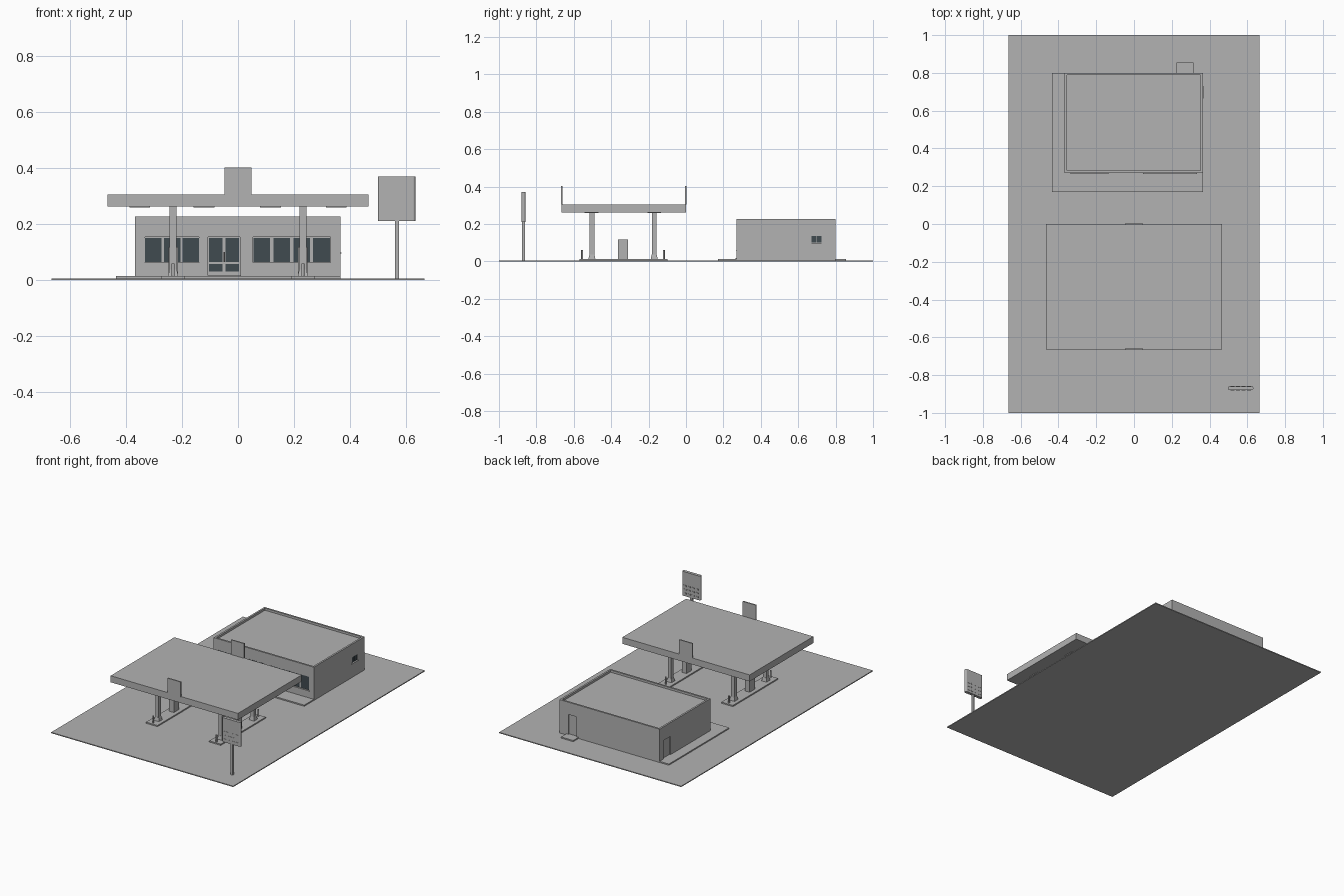
import bpy, bmesh, math

if "Cube" in bpy.data.objects:
    bpy.data.objects.remove(bpy.data.objects["Cube"])


def material(name, rgb):
    m = bpy.data.materials.new(name)
    m.diffuse_color = (*rgb, 1)
    m.use_nodes = True
    m.node_tree.nodes["Principled BSDF"].inputs["Base Color"].default_value = m.diffuse_color
    return m


GREY = material("plain_grey", (0.45, 0.45, 0.45))
GLASS = material("dark_glass", (0.051, 0.069, 0.08))


def boxes(name, extents, mat=GREY):
    """One object made of boxes given as (x0, x1, y0, y1, z0, z1)."""
    bm = bmesh.new()
    for x0, x1, y0, y1, z0, z1 in extents:
        verts = bmesh.ops.create_cube(bm, size=1)["verts"]
        for v in verts:
            v.co.x = x1 if v.co.x > 0 else x0
            v.co.y = y1 if v.co.y > 0 else y0
            v.co.z = z1 if v.co.z > 0 else z0
    me = bpy.data.meshes.new(name)
    bm.to_mesh(me)
    bm.free()
    me.materials.append(mat)
    ob = bpy.data.objects.new(name, me)
    bpy.context.collection.objects.link(ob)
    return ob


G = 0.006          # ground top
K = 0.014          # kerb top
L, R, F, B = -0.367, 0.365, 0.27, 0.80   # store walls
D = 0.008          # recess depth

# Ground and pavements
boxes("ground_slab", [(-0.665, 0.665, -1, 1, 0, G)])
boxes("store_pavement", [(-0.435, R, 0.17, F, G, K), (-0.435, L, F, B, G, K)])
boxes("back_door_step", [(0.225, 0.315, B, 0.855, G, K)])

# Store with recessed roof, windows and doors
store = boxes("store_walls", [(L, R, F, B, G, 0.226)])
openings = [
    (-0.332, -0.139, F - 0.02, F + D, 0.062, 0.153),    # left window
    (0.053, 0.329, F - 0.02, F + D, 0.062, 0.153),      # right window
    (-0.107, 0.007, F - 0.02, F + D, K + 0.003, 0.153), # entrance
    (R - D, R + 0.02, 0.67, 0.725, 0.098, 0.138),       # side window
    (L - 0.02, L + D, 0.685, 0.757, K, 0.135),          # side door
    (0.24, 0.30, B - D, B + 0.02, K, 0.145),            # back door
    (L + 0.012, R - 0.012, F + 0.012, B - 0.012, 0.212, 0.25),
]
cutter = boxes("store_cutter", openings)
cutter.hide_render = True
cutter.display_type = 'WIRE'
cut = store.modifiers.new("openings", 'BOOLEAN')
cut.operation = 'DIFFERENCE'
cut.solver = 'EXACT'
cut.object = cutter

# Window panes, repeated along each opening
panes = [(x, x + 0.059, F + 0.004, F + D + 0.001, 0.064, 0.151)
         for x in [-0.331 + 0.0665 * i for i in range(3)] +
                  [0.055 + 0.071 * i for i in range(4)]]
panes += [(x, x + 0.048, F + 0.004, F + D + 0.001, z0, z1)
          for x in (-0.103, -0.045)
          for z0, z1 in ((0.03, 0.058), (0.065, 0.15))]
panes += [(R - D - 0.001, R - 0.004, y, y + 0.025, 0.1, 0.136)
          for y in (0.671, 0.699)]
boxes("window_panes", panes, GLASS)

# Frames behind and between the panes
frames = [(-0.139 - 0.193, -0.139, F + 0.006, F + D + 0.002, 0.062, 0.153),
          (0.053, 0.329, F + 0.006, F + D + 0.002, 0.062, 0.153),
          (-0.107, 0.007, F + 0.006, F + D + 0.002, K, 0.153)]
boxes("window_frames", frames)
boxes("window_sills", [(-0.337, -0.134, F - 0.004, F + 0.004, 0.058, 0.062),
                       (0.048, 0.334, F - 0.004, F + 0.004, 0.058, 0.062),
                       (R - 0.004, R + 0.004, 0.665, 0.73, 0.094, 0.098)])
boxes("entrance_step", [(-0.107, 0.01, F - 0.006, F + 0.006, K, K + 0.003)])
boxes("entrance_handles", [(x, x + 0.003, F, F + 0.006, 0.065, 0.1)
                           for x in (-0.054, -0.049)])

# Canopy with raised fascia signs and lamps underneath
boxes("canopy_roof", [(-0.465, 0.465, -0.665, 0, 0.262, 0.305)])
boxes("canopy_signs", [(-0.048, 0.048, -0.668, -0.66, 0.303, 0.402),
                       (-0.048, 0.048, -0.005, 0.003, 0.303, 0.402)])
boxes("canopy_lamps", [(x - 0.037, x + 0.037, y - 0.037, y + 0.037, 0.258, 0.263)
                       for x in (-0.35, -0.121, 0.116, 0.35)
                       for y in (-0.505, -0.17)])

# Pump islands, columns with flared feet, pumps and bollards
for side, s in (("left", -1), ("right", 1)):
    c = 0.231 * s
    boxes(side + "_island", [(c - 0.042, c + 0.042, -0.57, -0.1, G, K)])
    for place, y in (("front", -0.503), ("back", -0.17)):
        boxes(f"{side}_{place}_column",
              [(c - 0.0125, c + 0.0125, y - 0.0125, y + 0.0125, K, 0.262)])
        bpy.ops.mesh.primitive_cone_add(vertices=4, radius1=0.026, radius2=0.0185,
                                        depth=0.024, location=(c, y, K + 0.012),
                                        rotation=(0, 0, math.pi / 4))
        foot = bpy.context.object
        foot.name = f"{side}_{place}_column_foot"
        foot.data.materials.append(GREY)
    boxes(side + "_pump", [(c - 0.017, c + 0.017, -0.364, -0.31, K, 0.118)])
    for place, y in (("front", -0.555), ("back", -0.118)):
        bpy.ops.mesh.primitive_cylinder_add(vertices=12, radius=0.0055, depth=0.046,
                                            location=(c, y, K + 0.023))
        post = bpy.context.object
        post.name = f"{side}_{place}_bollard"
        post.data.materials.append(GREY)
        bpy.ops.object.shade_smooth_by_angle()

# Roadside sign with rounded ends on a post
boxes("sign_post", [(0.559, 0.573, -0.876, -0.862, G, 0.215)])
board = boxes("sign_board", [(0.498, 0.632, -0.879, -0.859, 0.21, 0.37)])
bm = bmesh.new()
bm.from_mesh(board.data)
upright = [e for e in bm.edges if abs(e.verts[0].co.z - e.verts[1].co.z) > 0.1]
bmesh.ops.bevel(bm, geom=upright, offset=0.008, segments=3, profile=0.5, affect='EDGES')
bm.to_mesh(board.data)
bm.free()
boxes("sign_strips", [(x, x + 0.02, -0.8805, -0.8575, z, z + 0.008)
                      for x in (0.511, 0.541, 0.57, 0.599)
                      for z in (0.225, 0.25, 0.275)])
